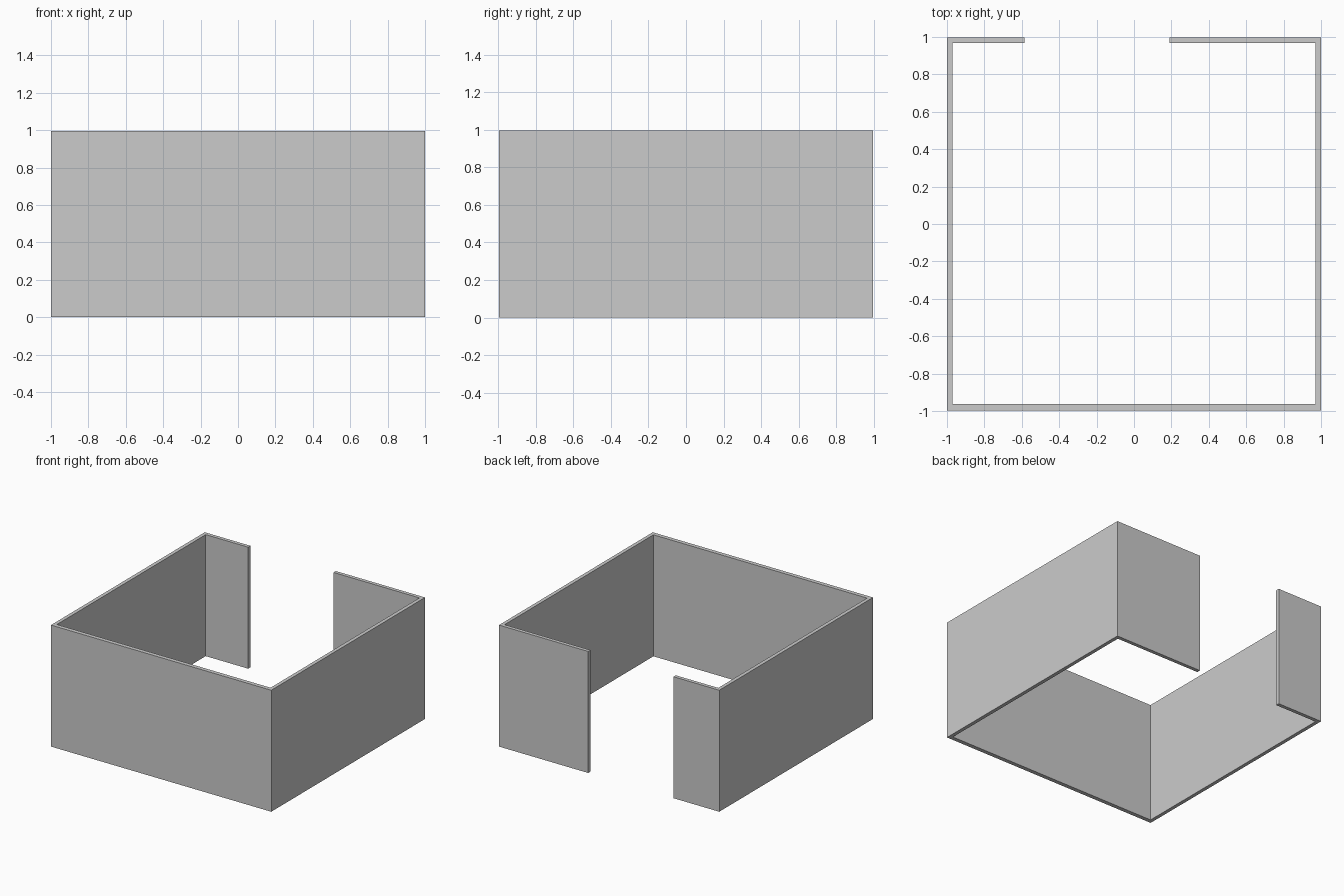
import bpy, bmesh

if "Cube" in bpy.data.objects:
    bpy.data.objects.remove(bpy.data.objects["Cube"])

W, D, H, T = 1.0, 0.997, 0.997, 0.03   # half width, half depth, height, wall thickness
GAP_L, GAP_R = -0.585, 0.19            # doorway edges in the back wall

# Plan outline of the wall, running round the outside and back along the inside
outline = [
    (GAP_L, D), (-W, D), (-W, -D), (W, -D), (W, D), (GAP_R, D),
    (GAP_R, D - T), (W - T, D - T), (W - T, -D + T + 0.004),
    (-W + T, -D + T + 0.004), (-W + T, D - T), (GAP_L, D - T),
]

# Extrude the outline straight up into the enclosure walls
bm = bmesh.new()
base = bm.faces.new([bm.verts.new((x, y, 0)) for x, y in outline])
top = bmesh.ops.extrude_face_region(bm, geom=[base], use_keep_orig=True)
bmesh.ops.translate(bm, vec=(0, 0, H),
                    verts=[g for g in top["geom"] if isinstance(g, bmesh.types.BMVert)])
bmesh.ops.recalc_face_normals(bm, faces=bm.faces)

mesh = bpy.data.meshes.new("room_walls")
bm.to_mesh(mesh)
bm.free()
bpy.context.collection.objects.link(bpy.data.objects.new("room_walls", mesh))
